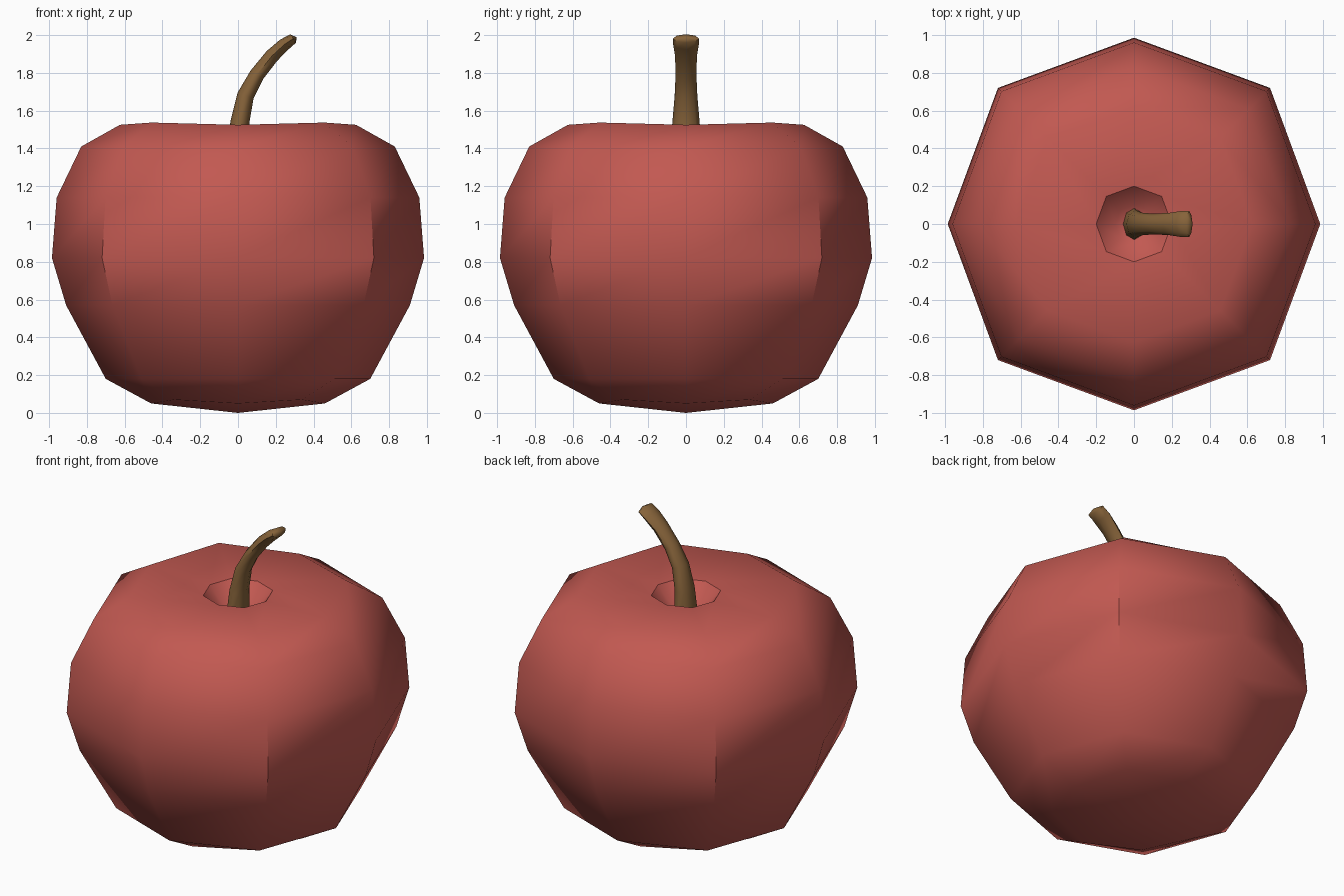
import bpy
import bmesh
from math import sin, cos, pi, radians
from mathutils import Vector

cube = bpy.data.objects.get("Cube")
if cube:
    bpy.data.objects.remove(cube, do_unlink=True)


def make_material(name, color):
    mat = bpy.data.materials.new(name)
    mat.use_nodes = True
    mat.diffuse_color = color
    mat.node_tree.nodes["Principled BSDF"].inputs["Base Color"].default_value = color
    return mat


def build_from_rings(name, rings, mat, angle, start=None, end=None):
    """Skin rings of points; close each end with a centre point or a flat cap."""
    bm = bmesh.new()
    loops = [[bm.verts.new(p) for p in ring] for ring in rings]
    n = len(loops[0])
    for a, b in zip(loops, loops[1:]):
        for i in range(n):
            j = (i + 1) % n
            bm.faces.new((a[i], a[j], b[j], b[i]))
    for loop, centre in ((loops[0], start), (loops[-1], end)):
        if centre is None:
            bm.faces.new(loop)
        else:
            pole = bm.verts.new(centre)
            for i in range(n):
                bm.faces.new((loop[i], loop[(i + 1) % n], pole))
    bmesh.ops.recalc_face_normals(bm, faces=bm.faces)
    mesh = bpy.data.meshes.new(name)
    bm.to_mesh(mesh)
    bm.free()
    mesh.materials.append(mat)
    obj = bpy.data.objects.new(name, mesh)
    bpy.context.collection.objects.link(obj)
    bpy.ops.object.select_all(action='DESELECT')
    obj.select_set(True)
    bpy.context.view_layer.objects.active = obj
    bpy.ops.object.shade_smooth_by_angle(angle=radians(angle))
    return obj


red = make_material("apple_red", (0.54, 0.10, 0.083, 1))
brown = make_material("stem_brown", (0.24, 0.125, 0.042, 1))

# Fruit: eight-sided profile of radius, height and corner lift, from base to dimple
profile = [(0.46, 0.05, 0.02), (0.70, 0.18, 0), (0.91, 0.57, 0), (0.985, 0.82, 0),
           (0.96, 1.14, 0), (0.83, 1.41, 0), (0.625, 1.525, 0.012),
           (0.20, 1.51, 0), (0.10, 1.40, 0)]
body_rings = []
for radius, height, lift in profile:
    ring = []
    for i in range(8):
        diagonal = i % 2
        r = radius * (1.033 if diagonal else 1)
        ring.append((r * cos(i * pi / 4), r * sin(i * pi / 4), height + lift * diagonal))
    body_rings.append(ring)
build_from_rings("apple_body", body_rings, red, 45, start=(0, 0, 0), end=(0, 0, 1.39))

# Stem: oval sections (x, z, half thickness, half width) swept along a bend
path = [(0, 1.37, 0.06, 0.085), (0.01, 1.54, 0.05, 0.072), (0.04, 1.68, 0.045, 0.06),
        (0.10, 1.79, 0.04, 0.055), (0.18, 1.89, 0.038, 0.058),
        (0.245, 1.95, 0.034, 0.068), (0.292, 1.982, 0.027, 0.068)]
stem_rings = []
for k, (x, z, thick, wide) in enumerate(path):
    before, after = path[max(k - 1, 0)], path[min(k + 1, len(path) - 1)]
    along = Vector((after[0] - before[0], 0, after[1] - before[1])).normalized()
    across = Vector((along.z, 0, -along.x))
    stem_rings.append([Vector((x, 0, z)) + across * thick * cos(i * pi / 4)
                       + Vector((0, wide * sin(i * pi / 4), 0)) for i in range(8)])
build_from_rings("stem", stem_rings, brown, 60, end=(0.31, 0, 1.988))
